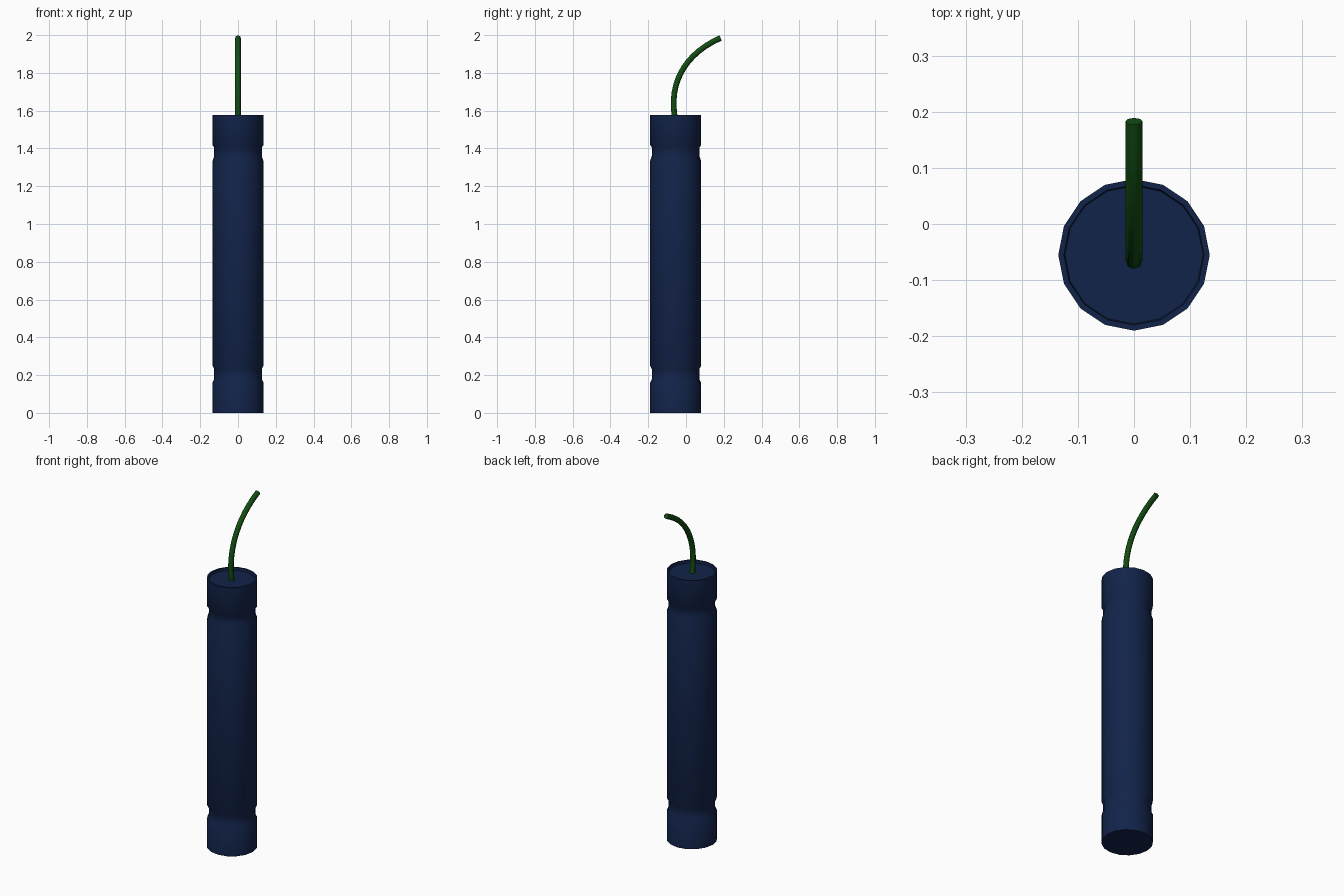
import bpy, bmesh
from math import sin, cos, tau, radians

if "Cube" in bpy.data.objects:
    bpy.data.objects.remove(bpy.data.objects["Cube"])

SIDES = 16
CENTRE_Y = -0.055


def material(name, rgb):
    mat = bpy.data.materials.new(name)
    mat.diffuse_color = (*rgb, 1)
    mat.use_nodes = True
    mat.node_tree.nodes["Principled BSDF"].inputs["Base Color"].default_value = mat.diffuse_color
    return mat


def lathe(name, profile, mat):
    """Revolve (radius, z) points and close both ends with flat caps."""
    bm = bmesh.new()
    rings = [[bm.verts.new((r * cos(tau * i / SIDES), CENTRE_Y + r * sin(tau * i / SIDES), z))
              for i in range(SIDES)] for r, z in profile]
    for a, b in zip(rings, rings[1:]):
        for i in range(SIDES):
            j = (i + 1) % SIDES
            bm.faces.new((a[i], a[j], b[j], b[i]))
    bm.faces.new(rings[0][::-1])
    bm.faces.new(rings[-1])
    mesh = bpy.data.meshes.new(name)
    bm.to_mesh(mesh)
    bm.free()
    obj = bpy.data.objects.new(name, mesh)
    bpy.context.collection.objects.link(obj)
    mesh.materials.append(mat)
    return obj


def smooth(obj, angle):
    bpy.ops.object.select_all(action='DESELECT')
    obj.select_set(True)
    bpy.context.view_layer.objects.active = obj
    bpy.ops.object.shade_smooth_by_angle(angle=radians(angle))


# Tube with two crimped grooves and a slightly recessed top
R, GROOVE = 0.135, 0.126
body = lathe("tube_body", [
    (R, 0), (R, 0.16), (GROOVE, 0.178), (GROOVE, 0.233), (R, 0.25),
    (R, 1.333), (GROOVE, 1.36), (GROOVE, 1.405), (R, 1.418),
    (R, 1.577), (0.125, 1.577), (0.123, 1.562)], material("navy", (0.006, 0.017, 0.068)))
smooth(body, 40)

# Curved fuse swept along a bezier
curve = bpy.data.curves.new("fuse_path", 'CURVE')
curve.dimensions = '3D'
curve.bevel_depth = 0.015
curve.bevel_resolution = 2
curve.resolution_u = 14
curve.use_fill_caps = True
spline = curve.splines.new('BEZIER')
spline.bezier_points.add(1)
start, end = spline.bezier_points
for p in (start, end):
    p.handle_left_type = p.handle_right_type = 'FREE'
start.co, start.handle_right = (0, -0.057, 1.555), (0, -0.09, 1.72)
end.co, end.handle_left = (0, 0.183, 1.985), (0, -0.03, 1.89)
start.handle_left, end.handle_right = (0, -0.04, 1.45), (0, 0.3, 2.04)
fuse = bpy.data.objects.new("fuse", curve)
bpy.context.collection.objects.link(fuse)
bpy.ops.object.select_all(action='DESELECT')
fuse.select_set(True)
bpy.context.view_layer.objects.active = fuse
bpy.ops.object.convert(target='MESH')
fuse = bpy.context.object
fuse.name = "fuse"
fuse.data.materials.clear()
fuse.data.materials.append(material("fuse_green", (0.006, 0.075, 0.006)))
smooth(fuse, 50)
